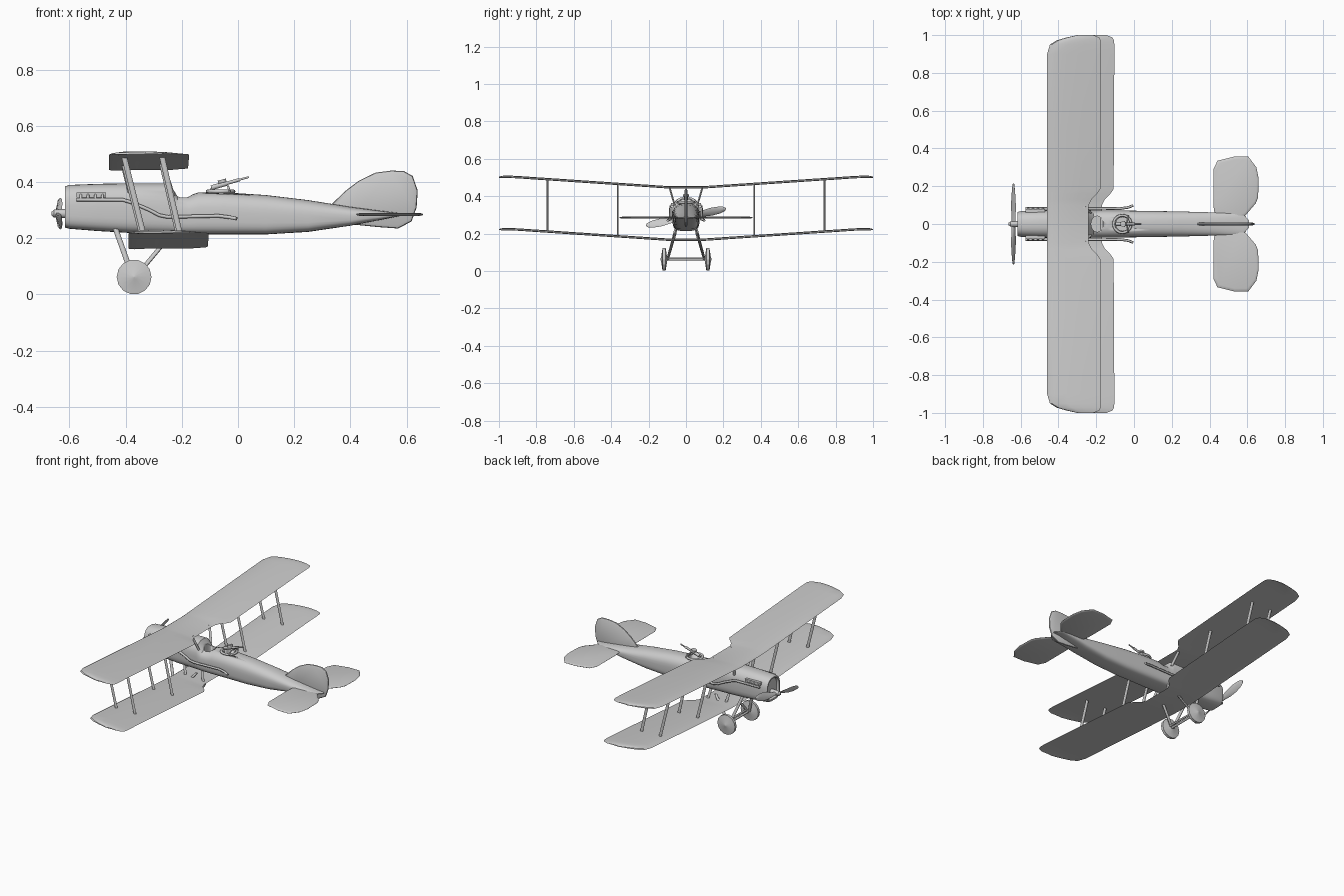
import bpy, bmesh, math
from math import sin, cos, pi
from mathutils import Vector

if "Cube" in bpy.data.objects:
    bpy.data.objects.remove(bpy.data.objects["Cube"])


def finish(ob, angle=35):
    bpy.ops.object.select_all(action='DESELECT')
    bpy.context.view_layer.objects.active = ob
    ob.select_set(True)
    bpy.ops.object.shade_smooth_by_angle(angle=math.radians(angle))
    return ob


def loft(name, rings, angle=35):
    """Skin a row of equally sized closed rings and cap both ends."""
    bm = bmesh.new()
    rows = [[bm.verts.new(p) for p in r] for r in rings]
    n = len(rows[0])
    for a, b in zip(rows, rows[1:]):
        for i in range(n):
            j = (i + 1) % n
            bm.faces.new((a[i], a[j], b[j], b[i]))
    bm.faces.new(rows[0])
    bm.faces.new(rows[-1])
    bmesh.ops.remove_doubles(bm, verts=bm.verts, dist=1e-5)
    bmesh.ops.recalc_face_normals(bm, faces=bm.faces)
    me = bpy.data.meshes.new(name)
    bm.to_mesh(me)
    bm.free()
    ob = bpy.data.objects.new(name, me)
    bpy.context.collection.objects.link(ob)
    return finish(ob, angle)


def strut(name, p, q, a=.010, b=.005, n=8):
    """Streamlined post: oval section, long in x."""
    ring = lambda c: [(c[0] + a * cos(2 * pi * i / n), c[1] + b * sin(2 * pi * i / n), c[2]) for i in range(n)]
    return loft(name, [ring(p), ring(q)], 50)


def tube(name, pts, r):
    cu = bpy.data.curves.new(name, 'CURVE')
    cu.dimensions = '3D'
    cu.bevel_depth, cu.bevel_resolution, cu.use_fill_caps = r, 1, True
    sp = cu.splines.new('POLY')
    sp.points.add(len(pts) - 1)
    for s, p in zip(sp.points, pts):
        s.co = (*p, 1)
    ob = bpy.data.objects.new(name, cu)
    bpy.context.collection.objects.link(ob)
    return ob


def plate(name, outline, t, place):
    """Thin surface with a tapered edge; place(u, v, w) gives 3D points."""
    c = sum((Vector(p) for p in outline), Vector((0, 0))) / len(outline)
    ring = lambda s, w: [place(*(c + (Vector(p) - c) * s), w) for p in outline]
    return loft(name, [ring(.9, t), ring(.98, t * .5), ring(1, 0), ring(.98, -t * .5), ring(.9, -t)])


# Fuselage: x, half width, bottom, top (first rows form the recessed radiator)
def section(x, hw, zb, zt, n=32):
    zm, ring = zb + (zt - zb) * .52, []
    for i in range(n):
        c, s = cos(2 * pi * i / n), sin(2 * pi * i / n)
        e = 2 / 2.5 if s >= 0 else 2 / 4
        h = zt - zm if s >= 0 else zm - zb
        ring.append((x, hw * math.copysign(abs(c) ** e, c), zm + h * math.copysign(abs(s) ** e, s)))
    return ring


body = [(-.60, .052, .253, .370), (-.615, .056, .248, .376), (-.616, .064, .238, .385),
        (-.60, .068, .234, .390), (-.50, .073, .226, .394), (-.38, .074, .219, .396),
        (-.245, .073, .215, .396), (-.232, .073, .215, .375), (-.215, .072, .215, .353),
        (-.175, .072, .215, .352), (-.14, .072, .214, .364), (-.05, .071, .214, .364),
        (.10, .069, .214, .354), (.25, .066, .223, .336), (.40, .062, .245, .312),
        (.50, .060, .264, .299), (.575, .057, .279, .290), (.61, .018, .282, .288)]
fuselage = loft("fuselage", [section(*b) for b in body])


# Cockpit openings
def opening(name, x, rx, ry, floor):
    ring = lambda z: [(x + rx * cos(i * pi / 10), ry * sin(i * pi / 10), z) for i in range(20)]
    cut = loft(name, [ring(floor), ring(.45)])
    cut.hide_render = True
    cut.hide_set(True)
    m = fuselage.modifiers.new(name, 'BOOLEAN')
    m.object, m.operation, m.solver = cut, 'DIFFERENCE', 'EXACT'


opening("pilot_cutter", -.195, .032, .042, .26)
opening("gunner_cutter", -.06, .036, .036, .26)

# Wings: span station, leading edge, trailing edge
stations = [(0, -.46, -.24), (.10, -.46, -.24), (.13, -.46, -.225), (.16, -.46, -.195),
            (.185, -.46, -.178), (.50, -.46, -.176), (.90, -.46, -.174), (.95, -.445, -.174),
            (.972, -.41, -.176), (.988, -.355, -.185), (1.0, -.30, -.215)]
airfoil = [(0, 0), (.04, .006), (.15, .010), (.35, .011), (.65, .008), (1, 0),
           (.65, .001), (.35, .001), (.10, -.002)]


def wing_z(y):
    return .445 + .056 * min(max((abs(y) - .10) / .83, 0), 1)


def wing(name, dx, dz):
    full = [(-y, a, b) for y, a, b in stations[:0:-1]] + stations
    loft(name, [[(a + (b - a) * u + dx, y, wing_z(y) - .002 + dz + w * min(1, (b - a) / .22))
                 for u, w in airfoil] for y, a, b in full], 30)


wing("upper_wing", 0, 0)
wing("lower_wing", .07, -.28)

# Tail surfaces
tail = [(.43, .03), (.42, .10), (.42, .29), (.442, .335), (.53, .357), (.605, .357),
        (.648, .30), (.66, .24), (.657, .14), (.645, .11), (.59, .045), (.56, .03)]
for side, s in (("left", 1), ("right", -1)):
    plate("tailplane_" + side, tail, .005, lambda u, v, w, s=s: (u, s * v, .285 + w))
fin = [(.33, .318), (.38, .367), (.43, .405), (.49, .434), (.545, .441), (.59, .440), (.622, .422),
       (.640, .37), (.636, .31), (.618, .26), (.57, .235), (.50, .240), (.38, .252)]
plate("fin_and_rudder", fin, .008, lambda u, v, w: (u, w, v))

# Parts repeated on both sides
for side, s in (("left", 1), ("right", -1)):
    # Interplane, centre and under-body struts
    for k, y in (("inner", .365), ("outer", .74)):
        for f, xt, xb in (("front", -.405, -.335), ("rear", -.27, -.205)):
            strut(f"{k}_{f}_strut_{side}", (xt, s * y, wing_z(y)), (xb, s * y, wing_z(y) - .28))
    for f, xt, xm, xb in (("front", -.405, -.38, -.325), ("rear", -.262, -.232, -.20)):
        strut(f"centre_{f}_strut_{side}", (xt, s * .088, .446), (xm, s * .060, .35), .009)
        strut(f"lower_{f}_strut_{side}", (xb - .015, s * .05, .23), (xb, s * .065, .166), .009)

    # Undercarriage
    strut(f"gear_front_leg_{side}", (-.44, s * .05, .245), (-.375, s * .098, .062), .010, .007)
    strut(f"gear_rear_leg_{side}", (-.25, s * .058, .20), (-.365, s * .098, .062), .010, .007)
    prof = [(.020, .002), (.016, .012), (.010, .052), (.008, .062), (-.008, .062), (-.010, .052),
            (-.016, .012), (-.020, .002)]
    loft(f"wheel_{side}", [[(-.37 + r * cos(i * pi / 7), s * .117 + o, .0624 + r * sin(i * pi / 7 + pi / 2 - pi / 2))
                            for i in range(14)] for o, r in prof], 25)

    # Exhaust manifold, ports and pipe
    box = lambda x: [(x, s * y, z) for y, z in ((.060, .346), (.079, .346), (.079, .364), (.060, .364))]
    loft(f"exhaust_manifold_{side}", [box(-.575), box(-.47)])
    for i in range(4):
        x = -.56 + i * .026
        tube(f"exhaust_port_{side}_{i}", [(x, s * .076, .355), (x, s * .083, .348), (x, s * .083, .340)], .005)
    tube(f"exhaust_pipe_{side}", [(-.575, s * .082, .338), (-.41, s * .083, .337), (-.38, s * .084, .328),
                                  (-.32, s * .084, .303), (-.28, s * .084, .282), (-.25, s * .083, .276),
                                  (-.07, s * .082, .280), (-.03, s * .088, .275), (-.005, s * .098, .270)], .007)
tube("axle", [(-.37, -.135, .0624), (-.37, .135, .0624)], .007)
tube("spreader_bar", [(-.355, -.1, .068), (-.355, .1, .068)], .006)

# Propeller: radius, half chord, twist
blade = [(.0, .009, 70), (.04, .013, 55), (.09, .021, 38), (.14, .024, 28), (.185, .020, 22), (.21, .012, 18), (.218, .004, 18)]
for k, turn in (("a", 0), ("b", pi)):
    ang = math.radians(12) + turn
    out, up = Vector((0, cos(ang), sin(ang))), Vector((0, -sin(ang), cos(ang)))
    ax, rings = Vector((1, 0, 0)), []
    for r, c, tw in blade:
        t = math.radians(tw)
        chord, flat = up * cos(t) + ax * sin(t), ax * cos(t) - up * sin(t)
        rings.append([Vector((-.638, 0, .288)) + out * r + chord * c * cos(i * pi / 4) + flat * .004 * sin(i * pi / 4)
                      for i in range(8)])
    loft("propeller_blade_" + k, rings, 40)
hub = [(-.664, .006), (-.655, .014), (-.625, .016), (-.595, .016)]
loft("propeller_hub", [[(x, r * cos(i * pi / 6), .288 + r * sin(i * pi / 6)) for i in range(12)] for x, r in hub])

# Gunner's ring and gun
bpy.ops.mesh.primitive_torus_add(location=(-.062, 0, .367), major_radius=.046, minor_radius=.007,
                                 major_segments=24, minor_segments=8)
ring = bpy.context.object
ring.name = "gun_ring"
finish(ring, 60)
tube("gun_barrel", [(-.03, 0, .399), (.038, 0, .418)], .004)
tube("gun_jacket", [(-.05, 0, .393), (.005, 0, .409)], .007)
tube("gun_receiver", [(-.095, 0, .380), (-.04, 0, .396)], .010)
tube("gun_grip", [(-.09, 0, .383), (-.097, 0, .372)], .005)
tube("gun_drum", [(-.055, 0, .398), (-.058, 0, .409)], .017)
tube("gun_mount", [(-.03, -.045, .367), (-.035, -.02, .385), (-.035, .02, .385), (-.03, .045, .367)], .004)

# Cockpit windscreen rim and seat
tube("pilot_seat_back", [(-.168, -.03, .335), (-.168, .03, .335)], .012)
